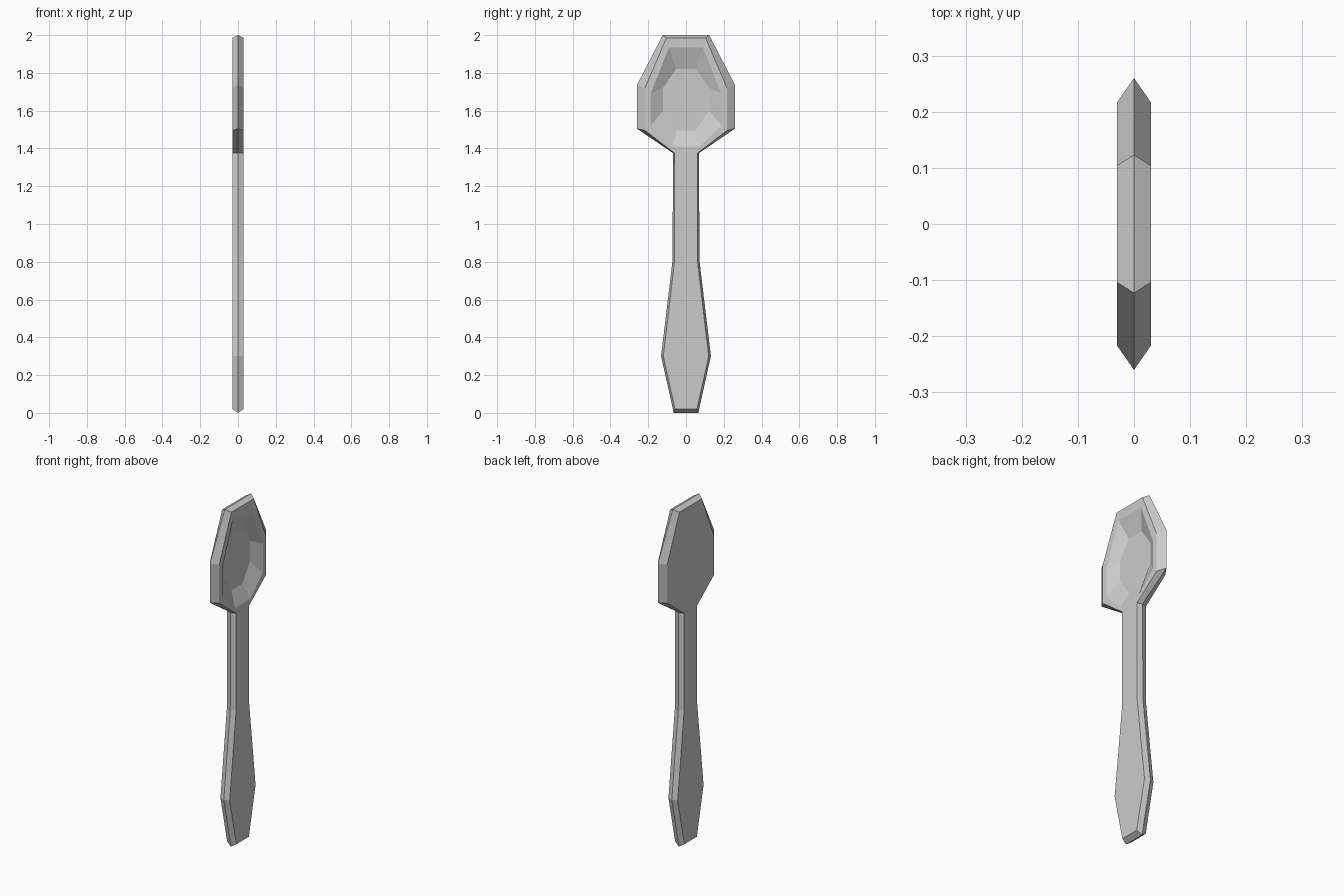
import bpy, bmesh

if "Cube" in bpy.data.objects:
    bpy.data.objects.remove(bpy.data.objects["Cube"])

# half profiles (half width y, height z), bottom to top
EDGE = [(0.065, 0.0), (0.132, 0.30), (0.072, 0.80), (0.068, 1.375),
        (0.26, 1.505), (0.26, 1.735), (0.123, 2.0)]
FACE = [(0.058, 0.02), (0.12, 0.30), (0.061, 0.80), (0.06, 1.375),
        (0.217, 1.495), (0.217, 1.72), (0.104, 1.985)]
RIM = [(0.07, 1.41), (0.187, 1.52), (0.187, 1.69), (0.09, 1.935)]
FLOOR = [(0.05, 1.495), (0.122, 1.60), (0.122, 1.72), (0.052, 1.82)]
T = 0.03

bm = bmesh.new()


def loop(half, x):
    """Closed ring of vertices mirrored across y = 0."""
    pts = half + [(-y, z) for y, z in reversed(half)]
    return [bm.verts.new((x, y, z)) for y, z in pts]


def bridge(a, b):
    n = len(a)
    for i in range(n):
        j = (i + 1) % n
        bm.faces.new((a[i], a[j], b[j], b[i]))


# bevelled body: flat back, wide middle ridge, flat front
back, mid, front = loop(FACE, -T), loop(EDGE, 0), loop(FACE, T)
bridge(back, mid)
bridge(mid, front)
bm.faces.new(back)

# front of the handle
bm.faces.new(front[:4] + front[10:])

# rim and hollow of the bowl
rim, floor = loop(RIM, T), loop(FLOOR, -0.008)
bridge(front[3:11], rim)
bridge(rim, floor)
bm.faces.new(floor)

bmesh.ops.recalc_face_normals(bm, faces=bm.faces)
mesh = bpy.data.meshes.new("spoon")
bm.to_mesh(mesh)
bm.free()
bpy.context.collection.objects.link(bpy.data.objects.new("spoon", mesh))
